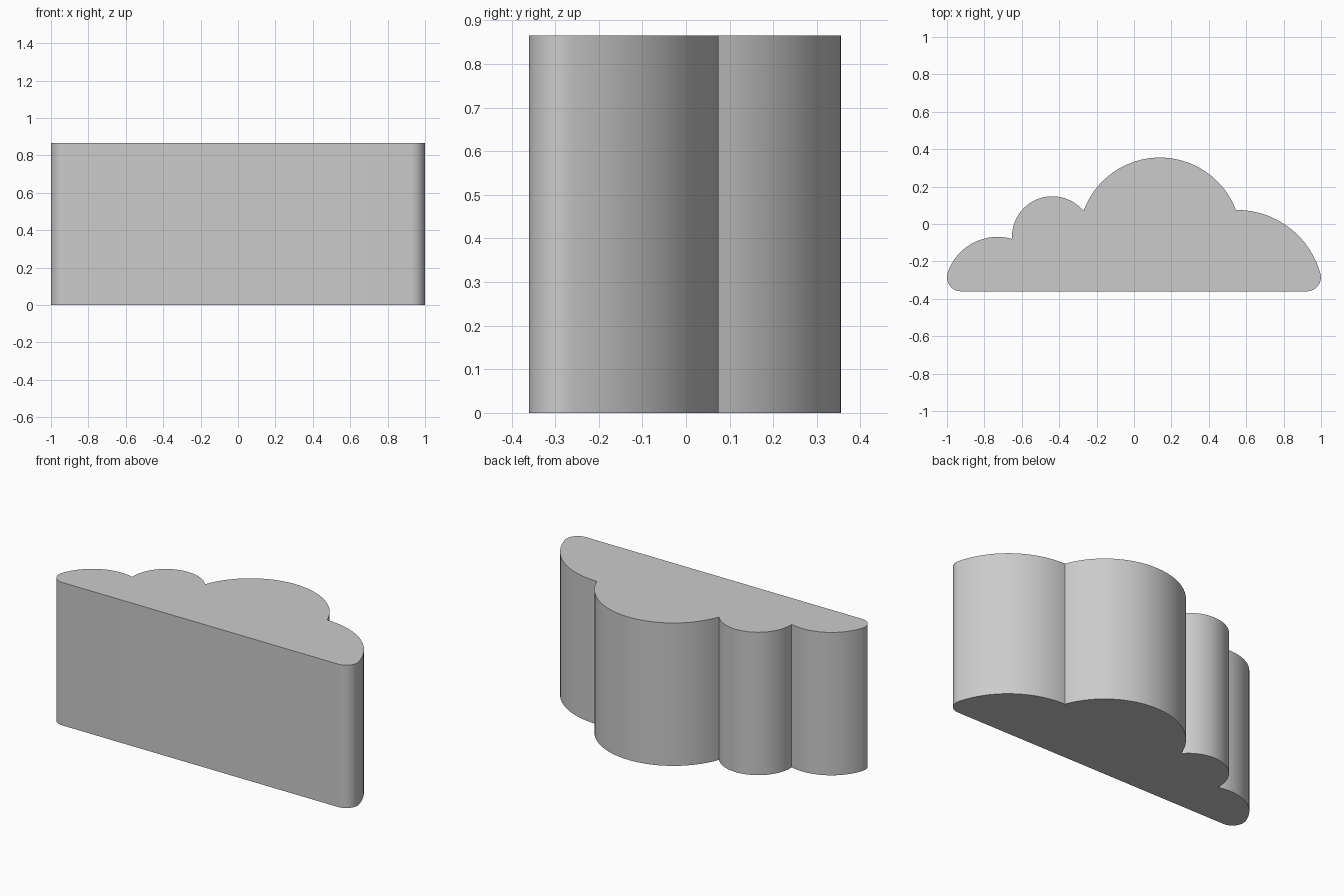
import bpy, bmesh, math
from mathutils import Vector

HEIGHT = 0.865

cube = bpy.data.objects.get("Cube")
if cube:
    bpy.data.objects.remove(cube, do_unlink=True)


def arc(start, end, radius, steps):
    """Clockwise minor arc from start to end, without the end point."""
    a, b = Vector(start), Vector(end)
    chord = b - a
    rise = math.sqrt(max(radius ** 2 - (chord.length / 2) ** 2, 0))
    centre = (a + b) / 2 + Vector((chord.y, -chord.x)).normalized() * rise
    first = math.atan2(a.y - centre.y, a.x - centre.x)
    sweep = 2 * math.asin(min(1, chord.length / 2 / radius))
    return [centre + radius * Vector((math.cos(first - sweep * i / steps),
                                      math.sin(first - sweep * i / steps)))
            for i in range(steps)]


# Cloud outline: each joint, then the radius of the arc to the next joint
joints = [
    ((-0.925, -0.36), 0.075),   # rounded left corner
    ((-0.996, -0.26), 0.281),   # low left puff
    ((-0.652, -0.08), 0.216),   # small puff
    ((-0.27, 0.07), 0.435),     # tall puff
    ((0.545, 0.075), 0.464),    # right puff
    ((0.995, -0.26), 0.075),    # rounded right corner
    ((0.925, -0.36), None),     # straight front
]
outline = []
for (start, radius), (end, _) in zip(joints, joints[1:]):
    outline += arc(start, end, radius, 12 if radius < 0.1 else 32)
outline.append(Vector(joints[-1][0]))

# Extrude the outline into a solid block
bm = bmesh.new()
base = bm.faces.new([bm.verts.new((p.x, p.y, 0)) for p in outline])
top = bmesh.ops.extrude_face_region(bm, geom=[base], use_keep_orig=True)
bmesh.ops.translate(bm, vec=(0, 0, HEIGHT),
                    verts=[v for v in top["geom"] if isinstance(v, bmesh.types.BMVert)])
bmesh.ops.recalc_face_normals(bm, faces=bm.faces)
mesh = bpy.data.meshes.new("cloud_block")
bm.to_mesh(mesh)
bm.free()
cloud = bpy.data.objects.new("cloud_block", mesh)
bpy.context.collection.objects.link(cloud)

# Plain grey material
grey = bpy.data.materials.new("light_grey")
grey.use_nodes = True
colour = (0.6, 0.6, 0.6, 1)
grey.diffuse_color = colour
grey.node_tree.nodes["Principled BSDF"].inputs["Base Color"].default_value = colour
mesh.materials.append(grey)

# Smooth puffs with sharp creases and rims
bpy.ops.object.select_all(action="DESELECT")
cloud.select_set(True)
bpy.context.view_layer.objects.active = cloud
bpy.ops.object.shade_smooth_by_angle(angle=math.radians(30))
